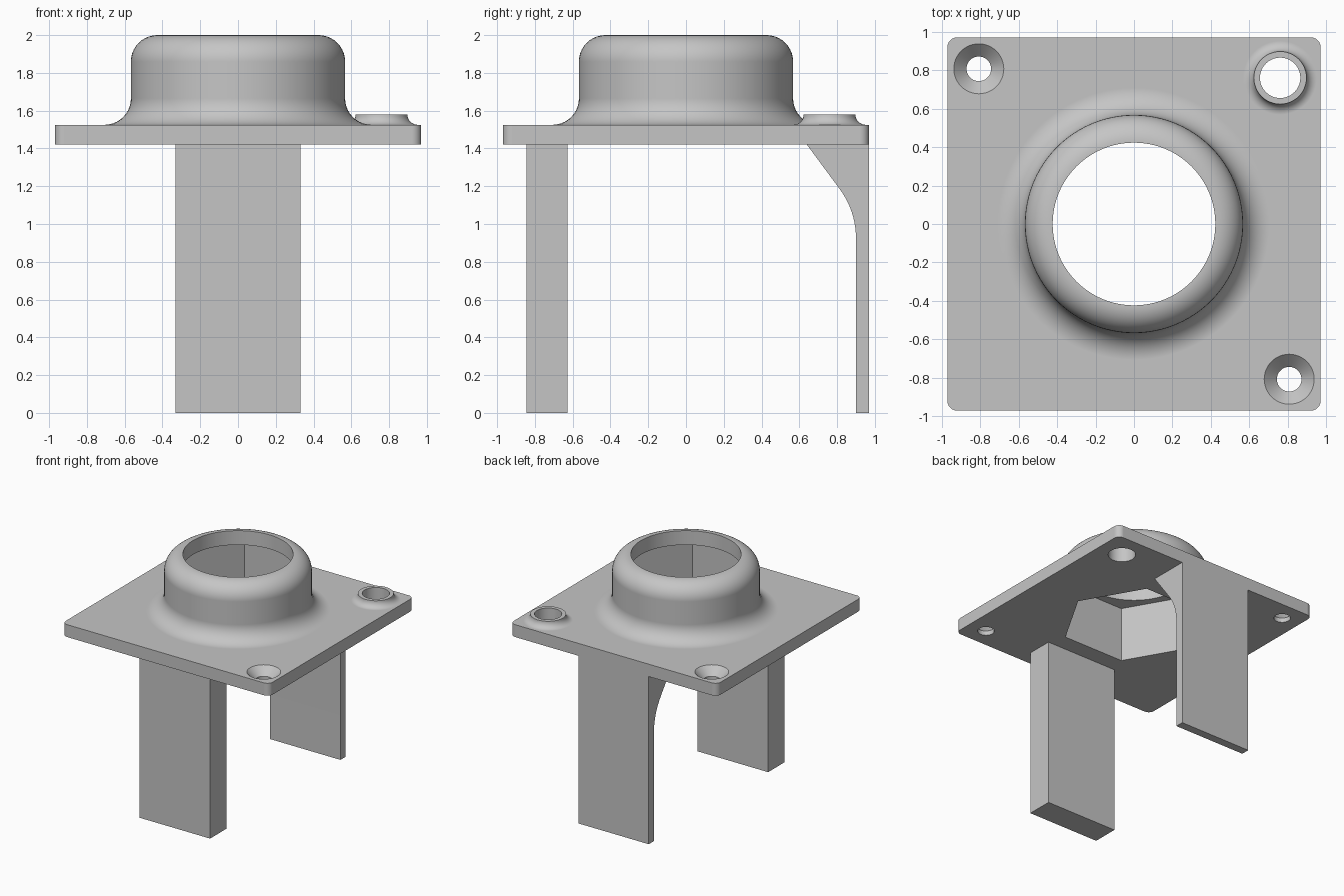
import bpy, bmesh, math

if "Cube" in bpy.data.objects:
    bpy.data.objects.remove(bpy.data.objects["Cube"], do_unlink=True)

grey = bpy.data.materials.new("plain grey")
colour = (0.56, 0.56, 0.56, 1)
grey.use_nodes = True
grey.diffuse_color = colour
grey.node_tree.nodes["Principled BSDF"].inputs["Base Color"].default_value = colour

PLATE_BOTTOM, PLATE_TOP, HALF = 1.42, 1.525, 0.97


def finish(name, bm):
    bmesh.ops.recalc_face_normals(bm, faces=bm.faces)
    mesh = bpy.data.meshes.new(name)
    bm.to_mesh(mesh)
    bm.free()
    mesh.materials.append(grey)
    obj = bpy.data.objects.new(name, mesh)
    bpy.context.collection.objects.link(obj)
    return obj


def lathe(name, profile, centre=(0, 0), steps=96):
    """Closed solid from (radius, z) points, capped at both ends."""
    bm = bmesh.new()
    rings = []
    for r, z in profile:
        angles = [2 * math.pi * i / steps for i in range(steps)]
        rings.append([bm.verts.new((centre[0] + r * math.cos(a),
                                    centre[1] + r * math.sin(a), z)) for a in angles])
    for low, high in zip(rings, rings[1:]):
        for i in range(steps):
            j = (i + 1) % steps
            bm.faces.new((low[i], low[j], high[j], high[i]))
    bm.faces.new(rings[0])
    bm.faces.new(rings[-1])
    return finish(name, bm)


def extrude(name, points, direction):
    """Prism from a flat outline."""
    bm = bmesh.new()
    face = bm.faces.new([bm.verts.new(p) for p in points])
    new = bmesh.ops.extrude_face_region(bm, geom=[face])["geom"]
    bmesh.ops.translate(bm, vec=direction,
                        verts=[v for v in new if isinstance(v, bmesh.types.BMVert)])
    return finish(name, bm)


def arc(cx, cz, r, start, end, steps=10):
    return [(cx + r * math.cos(math.radians(start + (end - start) * i / steps)),
             cz + r * math.sin(math.radians(start + (end - start) * i / steps)))
            for i in range(steps + 1)]


def combine(target, other, operation):
    mod = target.modifiers.new(operation, "BOOLEAN")
    mod.operation = operation
    mod.solver = "EXACT"
    mod.object = other
    with bpy.context.temp_override(object=target, active_object=target):
        bpy.ops.object.modifier_apply(modifier=mod.name)
    bpy.data.objects.remove(other, do_unlink=True)


# Mounting plate with rounded corners
corner = 0.05
c = HALF - corner
outline = []
for sx, sy, start in ((1, 1, 0), (-1, 1, 90), (-1, -1, 180), (1, -1, 270)):
    outline += [(x, y, PLATE_BOTTOM)
                for x, y in arc(sx * c, sy * c, corner, start, start + 90, 6)]
plate = extrude("flanged_plate", outline, (0, 0, PLATE_TOP - PLATE_BOTTOM))

# Raised collar with a flared foot and a rounded top
R, fillet = 0.567, 0.14
collar = [(R + fillet, 1.46)]
collar += arc(R + fillet, PLATE_TOP + fillet, fillet, 270, 180)
collar += arc(R - fillet, 2 - fillet, fillet, 0, 90)
combine(plate, lathe("collar", collar), "UNION")

# Small corner boss with a flared foot
boss_at, boss_r, foot = (0.76, 0.76), 0.137, 0.055
boss = [(boss_r + foot, 1.46)]
boss += arc(boss_r + foot, PLATE_TOP + foot, foot, 270, 180, 8)
combine(plate, lathe("boss", boss, boss_at, 48), "UNION")

# Collar bore, hexagonal pocket, boss bore and countersunk screw holes
combine(plate, lathe("bore", [(0.423, 1.3), (0.423, 2.1)]), "DIFFERENCE")
combine(plate, lathe("hex_pocket", [(0.56, 1.3), (0.56, 1.88)], steps=6), "DIFFERENCE")
combine(plate, lathe("boss_bore", [(0.105, 1.3), (0.105, 1.7)], boss_at, 48), "DIFFERENCE")
for s in (1, -1):
    sink = [(0.064, 1.3), (0.064, 1.458), (0.13, PLATE_TOP), (0.13, 1.6)]
    combine(plate, lathe("countersink", sink, (0.807 * s, -0.807 * s), 48), "DIFFERENCE")

bpy.ops.object.select_all(action="DESELECT")
plate.select_set(True)
bpy.context.view_layer.objects.active = plate
bpy.ops.object.shade_smooth_by_angle(angle=math.radians(30))
weighted = plate.modifiers.new("even shading", "WEIGHTED_NORMAL")
weighted.keep_sharp = True

# Legs: side outlines in (y, z), extruded across the width
leg_half = 0.33


def leg(name, side):
    return extrude(name, [(-leg_half, y, z) for y, z in side], (2 * leg_half, 0, 0))


leg("front_leg", [(-0.845, 0), (-0.628, 0), (-0.628, PLATE_BOTTOM), (-0.845, PLATE_BOTTOM)])

# Back leg with a brace that curves into the plate
a, b, d = (0.81, 1.19), (0.9, 1.07), (0.9, 0.92)
brace = []
for i in range(11):
    t = i / 10
    brace.append(tuple((1 - t) ** 2 * p + 2 * t * (1 - t) * q + t * t * r
                       for p, q, r in zip(a, b, d)))
back_leg = leg("back_leg", [(HALF, 0), (HALF, PLATE_BOTTOM), (0.64, PLATE_BOTTOM)]
               + brace + [(0.9, 0)])
bpy.ops.object.select_all(action="DESELECT")
back_leg.select_set(True)
bpy.context.view_layer.objects.active = back_leg
bpy.ops.object.shade_smooth_by_angle(angle=math.radians(20))
